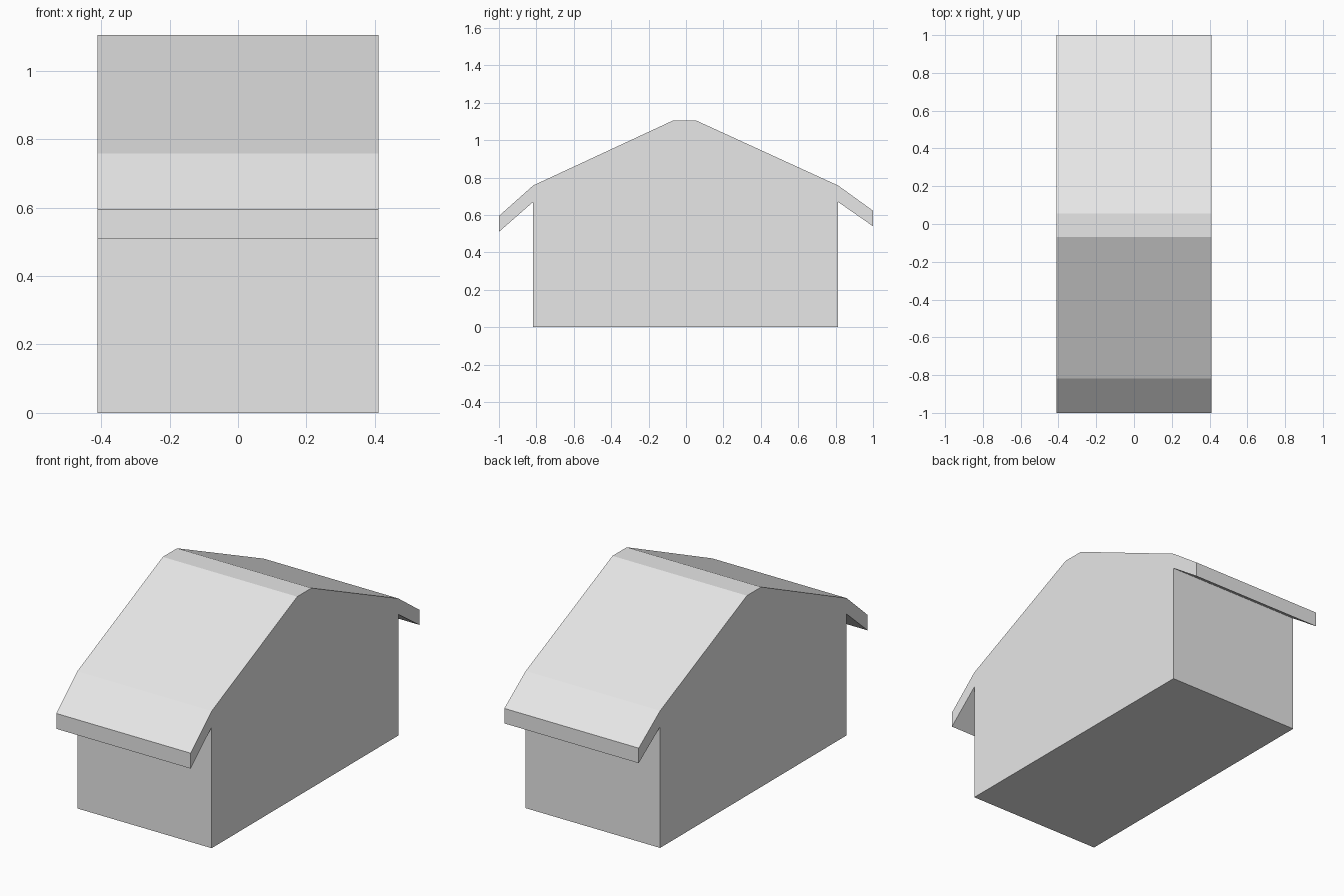
import bpy
import bmesh

if "Cube" in bpy.data.objects:
    bpy.data.objects.remove(bpy.data.objects["Cube"])

WIDTH = 0.822

# Gable outline (y, z): walls, overhanging eaves and a flat ridge
PROFILE = [
    (-0.817, 0.0), (0.813, 0.0),                      # floor
    (0.813, 0.67), (1.0, 0.54), (1.0, 0.623),         # back eave
    (0.813, 0.758), (0.055, 1.105), (-0.07, 1.105),   # roof and ridge
    (-0.817, 0.758), (-1.0, 0.595), (-1.0, 0.51),     # front eave
    (-0.817, 0.67),
]

grey = bpy.data.materials.new("light_grey")
grey.diffuse_color = (0.8, 0.8, 0.8, 1.0)
grey.use_nodes = True
grey.node_tree.nodes["Principled BSDF"].inputs["Base Color"].default_value = grey.diffuse_color


def extrude_profile(name, points, width, material):
    """Extrude a (y, z) outline along x, centred on x = 0."""
    bm = bmesh.new()
    face = bm.faces.new([bm.verts.new((-width / 2, y, z)) for y, z in points])
    result = bmesh.ops.extrude_face_region(bm, geom=[face], use_keep_orig=True)
    moved = [g for g in result["geom"] if isinstance(g, bmesh.types.BMVert)]
    bmesh.ops.translate(bm, verts=moved, vec=(width, 0, 0))
    bmesh.ops.recalc_face_normals(bm, faces=bm.faces)
    mesh = bpy.data.meshes.new(name)
    bm.to_mesh(mesh)
    bm.free()
    mesh.materials.append(material)
    obj = bpy.data.objects.new(name, mesh)
    bpy.context.collection.objects.link(obj)
    return obj


# Building body with its roof
extrude_profile("gabled_building", PROFILE, WIDTH, grey)
